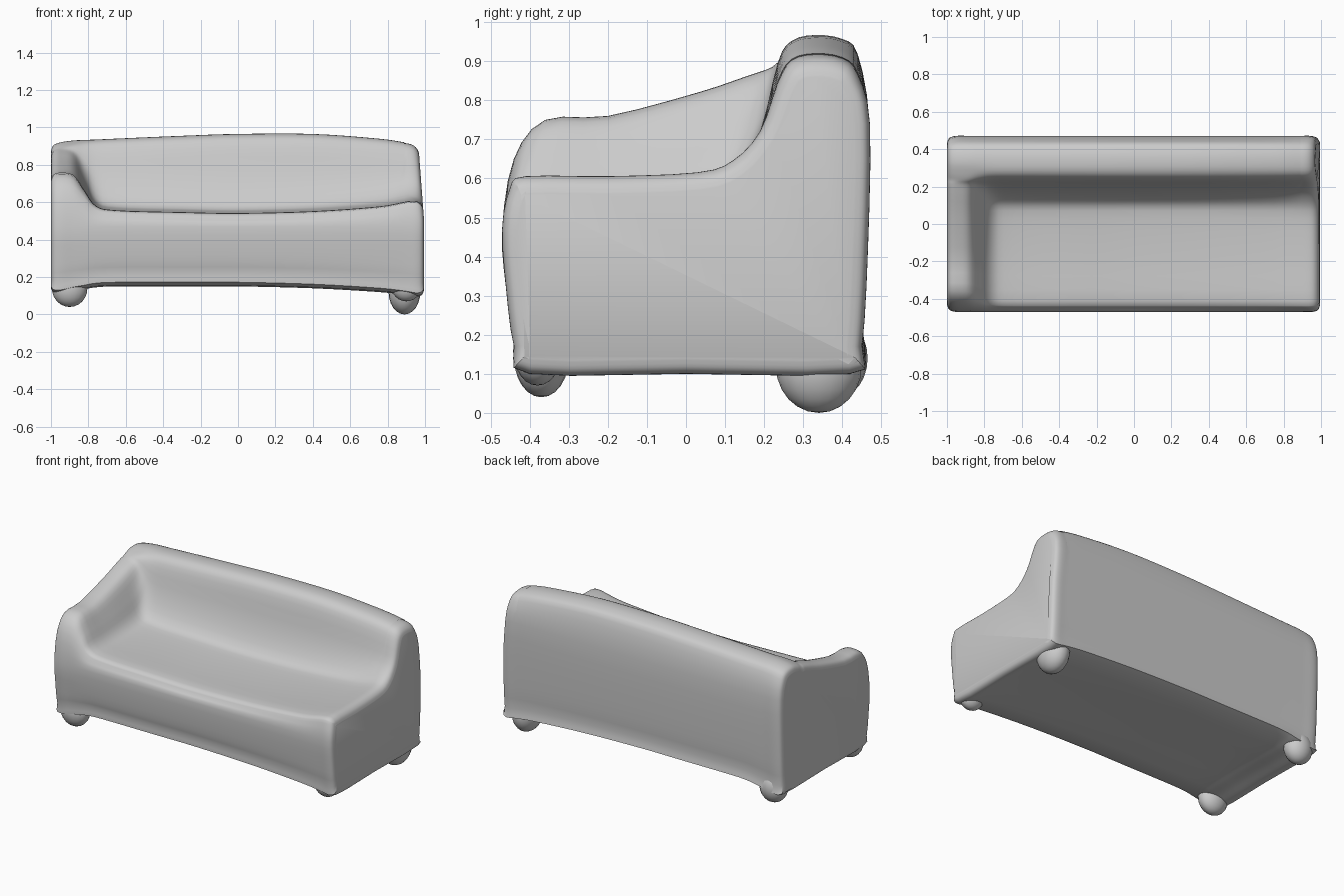
import bpy, bmesh
from mathutils import Vector

cube = bpy.data.objects.get("Cube")
if cube:
    bpy.data.objects.remove(cube, do_unlink=True)


def spline(keys, steps, closed=False):
    """Catmull-Rom interpolation through vectors of any size."""
    keys = [Vector(k) for k in keys]
    n = len(keys)

    def at(i):
        return keys[i % n] if closed else keys[min(max(i, 0), n - 1)]

    out = []
    for i in range(n if closed else n - 1):
        a, b, c, d = (at(i + k) for k in (-1, 0, 1, 2))
        for s in range(steps):
            t = s / steps
            out.append(b + (c - a) * (t / 2) + (a * 2 - b * 5 + c * 4 - d) * (t * t / 2)
                       + (b * 3 - a - c * 3 + d) * (t ** 3 / 2))
    return out if closed else out + [keys[-1]]


def finish(bm, name):
    bmesh.ops.recalc_face_normals(bm, faces=bm.faces)
    mesh = bpy.data.meshes.new(name)
    bm.to_mesh(mesh)
    bm.free()
    obj = bpy.data.objects.new(name, mesh)
    bpy.context.collection.objects.link(obj)
    bpy.ops.object.select_all(action='DESELECT')
    obj.select_set(True)
    bpy.context.view_layer.objects.active = obj
    bpy.ops.object.shade_smooth_by_angle(angle=0.8)
    return obj


def profile(bottom, seat, arm, top, inset):
    """Side section; arm blends the seat line up into the armrest line."""
    def mix(low, high):
        return low + (high - low) * arm

    points = [
        (-0.40, bottom), (-0.44, bottom + 0.07), (-0.46, 0.32), (-0.47, 0.47),
        (mix(-0.45, -0.44), mix(seat - 0.03, 0.65)),
        (mix(-0.41, -0.36), mix(seat, 0.75)),
        (-0.20, mix(seat, 0.76)), (0.03, mix(seat + 0.01, 0.82)),
        (mix(0.12, 0.15), mix(seat + 0.04, 0.86)),
        (mix(0.19, 0.21), mix(0.72, 0.88)),
        (0.235, mix(top - 0.07, top - 0.03)), (0.27, top - 0.015),
        (0.33, top), (0.40, top - 0.01), (0.44, top - 0.05),
        (0.47, 0.74), (0.465, 0.42), (0.45, bottom + 0.07), (0.42, bottom), (0, bottom),
    ]
    ring = spline(points, 3, closed=True)
    result = []
    for i, p in enumerate(ring):
        d = (ring[(i + 1) % len(ring)] - ring[i - 1]).normalized()
        result.append(p + Vector((d.y, -d.x)) * inset)
    return result


# Body: x, underside, seat height, armrest blend, back height, edge inset
stations = [
    (-1.00, 0.11, 0.57, 0.98, 0.91, 0.04), (-0.988, 0.11, 0.57, 1, 0.915, 0.012),
    (-0.95, 0.115, 0.57, 1, 0.92, 0), (-0.88, 0.13, 0.57, 0.93, 0.93, 0),
    (-0.82, 0.14, 0.565, 0.5, 0.933, 0), (-0.76, 0.15, 0.56, 0.1, 0.935, 0),
    (-0.65, 0.155, 0.555, 0, 0.94, 0), (-0.3, 0.155, 0.545, 0, 0.955, 0),
    (0, 0.155, 0.54, 0, 0.965, 0), (0.4, 0.145, 0.55, 0, 0.965, 0),
    (0.75, 0.125, 0.575, 0, 0.94, 0), (0.89, 0.11, 0.6, 0, 0.92, 0),
    (0.955, 0.1, 0.605, 0, 0.91, 0), (0.985, 0.1, 0.6, 0, 0.9, 0.012),
    (0.995, 0.1, 0.6, 0, 0.9, 0.04),
]
bm = bmesh.new()
rings = []
for x, *shape in spline(stations, 4):
    lean = 0.03 if x > 0.9 else 0
    rings.append([bm.verts.new((x - lean * max(0, p.y - 0.5) / 0.4, p.x, p.y))
                  for p in profile(*shape)])
for a, b in zip(rings, rings[1:]):
    for i in range(len(a)):
        bm.faces.new((a[i - 1], a[i], b[i], b[i - 1]))
bm.faces.new(rings[0])
bm.faces.new(rings[-1])
finish(bm, "sofa_body")

# Stubby rounded feet under the corners
feet = {
    "back_left_foot": ((0.89, 0.34, 0.12), (0.085, 0.11, 0.12)),
    "back_right_foot": ((-0.9, 0.39, 0.14), (0.09, 0.075, 0.10)),
    "front_right_foot": ((-0.9, -0.37, 0.14), (0.095, 0.07, 0.10)),
    "front_left_foot": ((0.9, -0.38, 0.15), (0.08, 0.06, 0.08)),
}
for name, (centre, size) in feet.items():
    bm = bmesh.new()
    bmesh.ops.create_uvsphere(bm, u_segments=20, v_segments=12, radius=1)
    bmesh.ops.scale(bm, vec=size, verts=bm.verts)
    bmesh.ops.translate(bm, vec=centre, verts=bm.verts)
    finish(bm, name)
